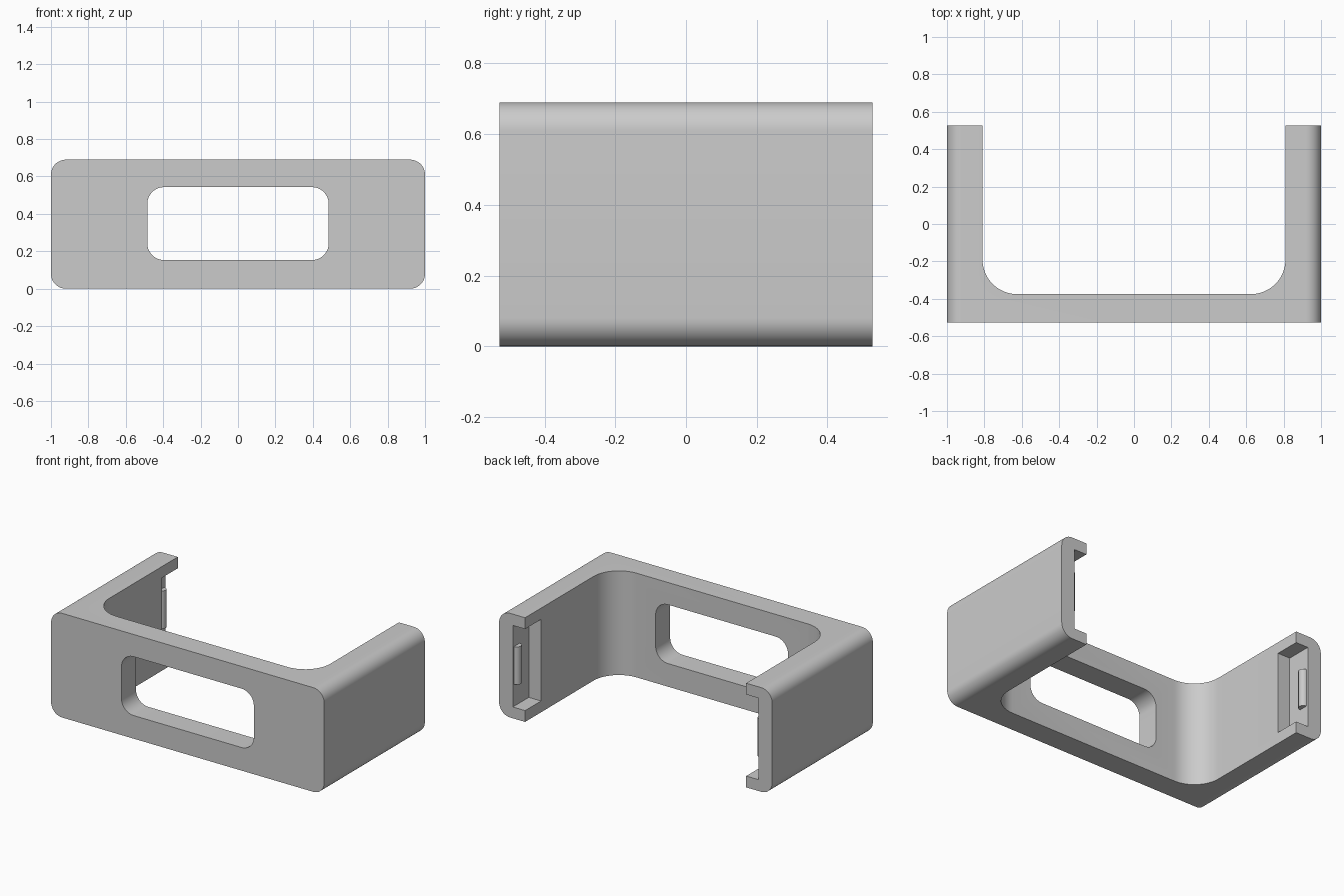
import bpy, bmesh, math
from mathutils import Vector

if "Cube" in bpy.data.objects:
    bpy.data.objects.remove(bpy.data.objects["Cube"])

HEIGHT, DEPTH = 0.69, 0.527
MID = HEIGHT / 2

grey = bpy.data.materials.new("plain grey")
grey.use_nodes = True
colour = (0.6, 0.6, 0.6, 1)
grey.diffuse_color = colour
grey.node_tree.nodes["Principled BSDF"].inputs["Base Color"].default_value = colour


def rounded_outline(u0, u1, v0, v1, radius, steps=12):
    """Counter-clockwise rounded rectangle."""
    centres = [(u1 - radius, v1 - radius), (u0 + radius, v1 - radius),
               (u0 + radius, v0 + radius), (u1 - radius, v0 + radius)]
    points = []
    for corner, (cu, cv) in enumerate(centres):
        for i in range(steps + 1):
            a = math.pi / 2 * (corner + i / steps)
            points.append((cu + radius * math.cos(a), cv + radius * math.sin(a)))
    return points


def prism(name, outline, axis, start, end):
    """Extrude an outline along y (outline in x, z) or z (outline in x, y)."""
    bm = bmesh.new()
    place = (lambda u, v: (u, start, v)) if axis == "y" else (lambda u, v: (u, v, start))
    face = bm.faces.new([bm.verts.new(place(u, v)) for u, v in outline])
    shift = Vector((0, end - start, 0) if axis == "y" else (0, 0, end - start))
    grown = bmesh.ops.extrude_face_region(bm, geom=[face])
    bmesh.ops.translate(bm, vec=shift,
                        verts=[g for g in grown["geom"] if isinstance(g, bmesh.types.BMVert)])
    bmesh.ops.recalc_face_normals(bm, faces=bm.faces)
    mesh = bpy.data.meshes.new(name)
    bm.to_mesh(mesh)
    bm.free()
    obj = bpy.data.objects.new(name, mesh)
    bpy.context.collection.objects.link(obj)
    obj.data.materials.append(grey)
    return obj


def select_only(obj):
    bpy.ops.object.select_all(action="DESELECT")
    obj.select_set(True)
    bpy.context.view_layer.objects.active = obj


def cut(target, cutter):
    cutter.hide_render = True
    mod = target.modifiers.new("cut", "BOOLEAN")
    mod.operation, mod.solver, mod.object = "DIFFERENCE", "EXACT", cutter
    select_only(target)
    bpy.ops.object.modifier_apply(modifier=mod.name)
    bpy.data.objects.remove(cutter)


def smooth(obj):
    select_only(obj)
    bpy.ops.object.shade_smooth_by_angle(angle=math.radians(30))


# Bracket: rounded block hollowed from the back into a U
bracket = prism("bracket", rounded_outline(-1, 1, 0, HEIGHT, 0.08), "y", -DEPTH, DEPTH)
cut(bracket, prism("inner_space", rounded_outline(-0.81, 0.81, -0.375, 1.2, 0.185),
                   "z", -0.2, HEIGHT + 0.2))

# Front window
cut(bracket, prism("window_cutter", rounded_outline(-0.485, 0.485, 0.153, 0.543, 0.09),
                   "y", -0.8, -0.2))

# Recess at the free end of each arm, with a small vertical catch ridge
for side, label in ((1, "left"), (-1, "right")):
    inner, floor = sorted((side * 0.7, side * 0.9))
    recess = [(inner, 0.075), (floor, 0.075), (floor, HEIGHT - 0.075), (inner, HEIGHT - 0.075)]
    cut(bracket, prism(label + "_recess_cutter", recess, "y", 0.36, 0.7))

    ridge = []
    for i in range(13):
        a = math.pi * i / 12
        ridge.append((side * (0.9 - 0.03 * math.sin(a)), 0.485 + 0.03 * math.cos(a)))
    smooth(prism(label + "_catch_ridge", ridge, "z", MID - 0.125, MID + 0.125))

smooth(bracket)
